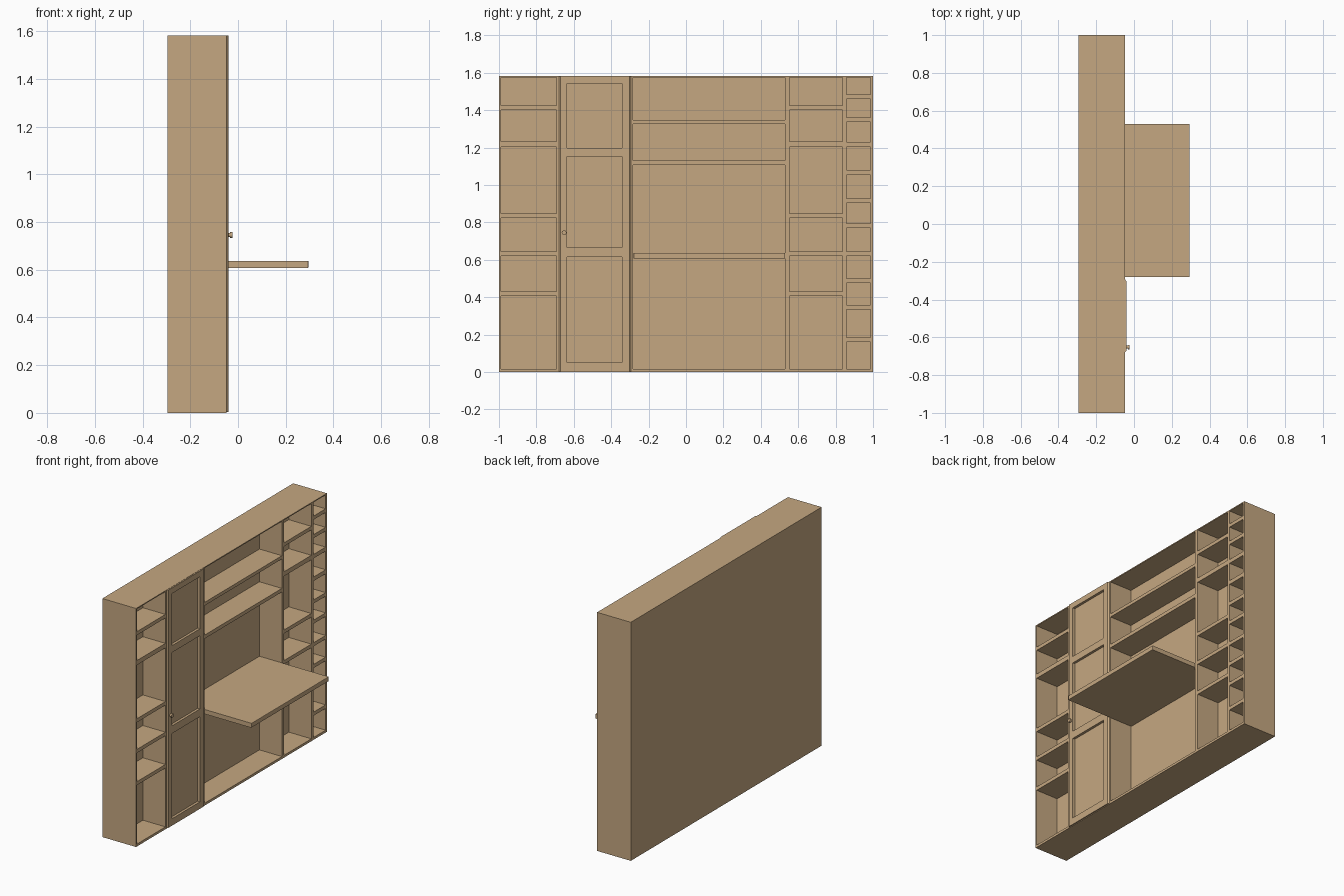
import bpy, bmesh, math

if "Cube" in bpy.data.objects:
    bpy.data.objects.remove(bpy.data.objects["Cube"])

wood = bpy.data.materials.new("light_oak")
wood.diffuse_color = (0.56, 0.39, 0.22, 1)
wood.use_nodes = True
wood.node_tree.nodes["Principled BSDF"].inputs["Base Color"].default_value = wood.diffuse_color

BACK, INNER, FRONT, DOOR = -0.295, -0.213, -0.048, -0.04
H = 1.582


def finish(name, bm):
    bmesh.ops.recalc_face_normals(bm, faces=bm.faces)
    me = bpy.data.meshes.new(name)
    bm.to_mesh(me)
    bm.free()
    me.materials.append(wood)
    ob = bpy.data.objects.new(name, me)
    bpy.context.collection.objects.link(ob)
    return ob


def box(name, x0, x1, y0, y1, z0, z1):
    bm = bmesh.new()
    bmesh.ops.create_cube(bm, size=1)
    for v in bm.verts:
        v.co = ((x0 + x1) / 2 + v.co.x * (x1 - x0),
                (y0 + y1) / 2 + v.co.y * (y1 - y0),
                (z0 + z1) / 2 + v.co.z * (z1 - z0))
    return finish(name, bm)


def upright(name, outline, z0, z1):
    """Extrude an x/y outline along z."""
    bm = bmesh.new()
    f = bm.faces.new([bm.verts.new((x, y, z0)) for x, y in outline])
    r = bmesh.ops.extrude_face_region(bm, geom=[f])
    for g in r["geom"]:
        if isinstance(g, bmesh.types.BMVert):
            g.co.z = z1
    return finish(name, bm)


# Carcass: back, floor, top and uprights
box("back_panel", BACK, INNER, -1, 1, 0, H)
box("bottom_board", INNER, FRONT, -1, 1, 0, 0.016)
box("top_board", INNER, FRONT, -1, 1, 1.575, H)
for i, (a, b) in enumerate([(-1, -0.99), (-0.692, -0.68), (-0.293, -0.283),
                            (0.529, 0.553), (0.837, 0.858), (0.987, 1)]):
    box(f"upright_{i}", INNER, FRONT, a, b, 0.016, 1.575)

# Shelves: bottom and top height of each board, per column
wide = [(0.406, 0.43), (0.62, 0.644), (0.823, 0.847), (1.203, 1.233), (1.401, 1.425)]
small = [(0.16, 0.184), (0.334, 0.358), (0.476, 0.5), (0.62, 0.644), (0.77, 0.794),
         (0.904, 0.928), (1.053, 1.08), (1.203, 1.23), (1.337, 1.361), (1.46, 1.484)]
middle = [(1.107, 1.131), (1.326, 1.348)]
for name, y0, y1, shelves in [("left", -0.99, -0.692, wide), ("middle", -0.283, 0.529, middle),
                              ("right", 0.553, 0.837, wide), ("small", 0.858, 0.987, small)]:
    for i, (z0, z1) in enumerate(shelves):
        box(f"{name}_shelf_{i}", INNER, FRONT, y0, y1, z0, z1)

# Desk top with softened front edges
desk = box("desk_top", INNER, 0.295, -0.28, 0.529, 0.607, 0.637)
bm = bmesh.new()
bm.from_mesh(desk.data)
edges = [e for e in bm.edges if all(v.co.x > 0.29 for v in e.verts)]
bmesh.ops.bevel(bm, geom=edges, offset=0.003, segments=2, profile=0.5, affect='EDGES')
bm.to_mesh(desk.data)
bm.free()

# Door: chamfered stiles, rails and sunken panels
D0, D1, P0, P1 = -0.68, -0.293, -0.635, -0.341
DB, DT = 0.004, 1.5805
for name, outer, inner, s in [("left", D0, P0, 1), ("right", D1, P1, -1)]:
    upright(f"door_stile_{name}", [(-0.07, outer), (FRONT, outer), (DOOR, outer + s * 0.01),
                                   (DOOR, inner), (-0.07, inner)], DB, DT)
for i, (z0, z1) in enumerate([(DB, 0.05), (0.615, 0.666), (1.152, 1.198), (1.543, DT)]):
    box(f"door_rail_{i}", -0.07, DOOR, P0, P1, z0, z1)
box("door_panel", -0.07, -0.057, P0, P1, 0.05, 1.543)

# Knob: stem and head
for name, x0, x1, r in [("knob_stem", DOOR, -0.032, 0.008), ("knob_head", -0.033, -0.023, 0.0125)]:
    bm = bmesh.new()
    bmesh.ops.create_cone(bm, cap_ends=True, segments=24, radius1=r, radius2=r, depth=x1 - x0)
    for v in bm.verts:
        v.co = ((x0 + x1) / 2 + v.co.z, -0.652 + v.co.x, 0.745 + v.co.y)
    ob = finish(name, bm)
    bpy.context.view_layer.objects.active = ob
    ob.select_set(True)
    bpy.ops.object.shade_smooth_by_angle(angle=math.radians(40))
    ob.select_set(False)
